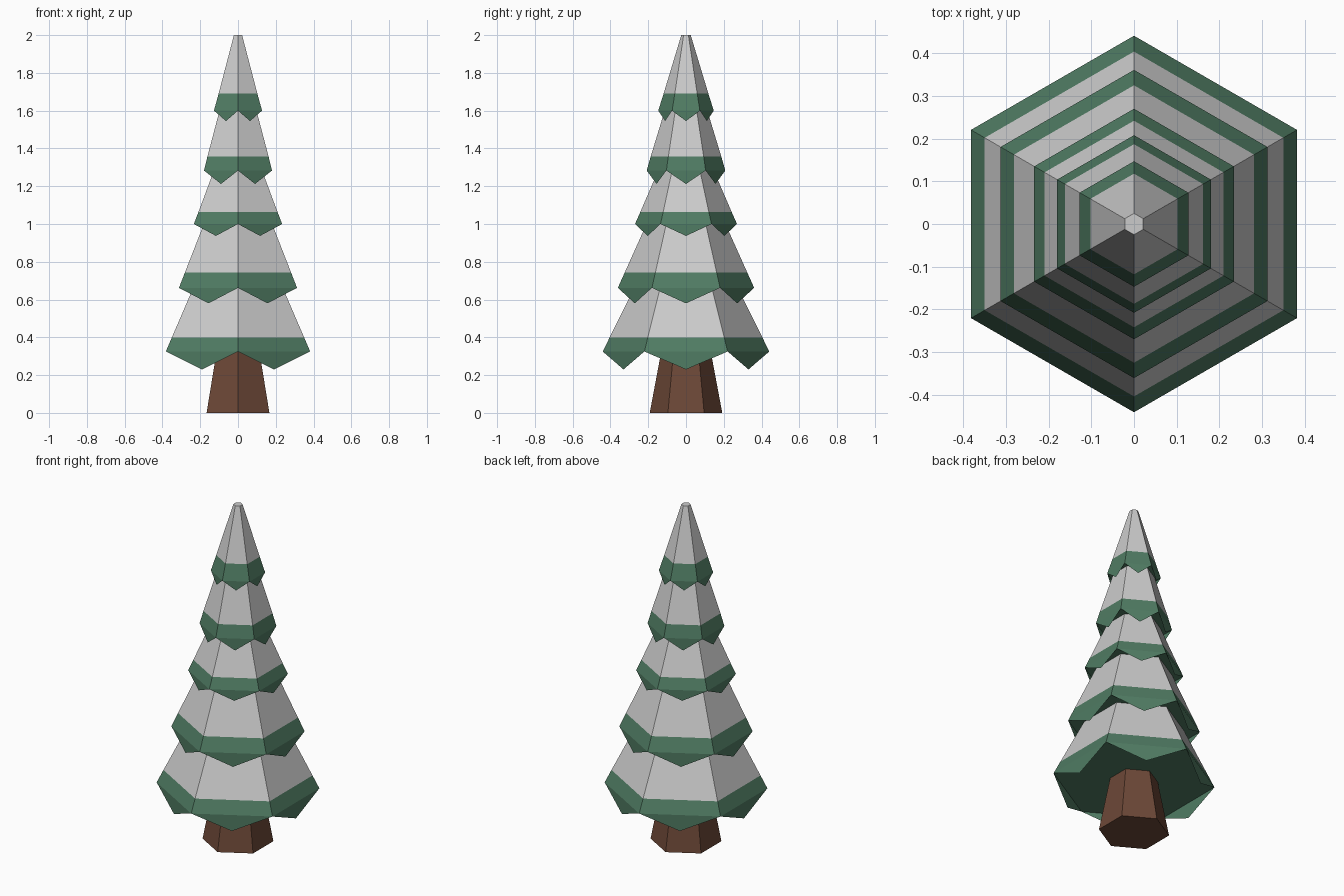
import bpy
import math

if "Cube" in bpy.data.objects:
    bpy.data.objects.remove(bpy.data.objects["Cube"])


def material(name, rgb):
    mat = bpy.data.materials.new(name)
    mat.diffuse_color = (*rgb, 1)
    mat.use_nodes = True
    mat.node_tree.nodes["Principled BSDF"].inputs["Base Color"].default_value = mat.diffuse_color
    return mat


GREEN = material("needle_green", (0.08, 0.20, 0.125))
BROWN = material("bark_brown", (0.15, 0.064, 0.038))


def ring(radius, z, offset=0.0):
    # hexagon with corners on the y axis
    angles = [math.radians(90 + 60 * i + offset) for i in range(6)]
    return [(radius * math.cos(a), radius * math.sin(a), z) for a in angles]


def make_object(name, verts, faces, mat=None):
    mesh = bpy.data.meshes.new(name)
    mesh.from_pydata(verts, [], faces)
    if mat:
        mesh.materials.append(mat)
    obj = bpy.data.objects.new(name, mesh)
    bpy.context.collection.objects.link(obj)
    return obj


SIDES = [(i, (i + 1) % 6, (i + 1) % 6 + 6, i + 6) for i in range(6)]
BOTTOM, TOP = tuple(range(5, -1, -1)), tuple(range(6, 12))

# trunk
make_object("trunk", ring(0.192, 0) + ring(0.13, 0.33), SIDES + [BOTTOM, TOP], BROWN)

# tiers: corner radius, corner z, tip z, snow radius, snow z, top radius, top z
TIERS = [
    (0.441, 0.325, 0.23, 0.404, 0.40, 0.265, 0.68),
    (0.361, 0.662, 0.58, 0.325, 0.742, 0.20, 1.02),
    (0.270, 1.00, 0.937, 0.242, 1.063, 0.14, 1.30),
    (0.208, 1.283, 1.212, 0.187, 1.357, 0.11, 1.61),
    (0.147, 1.60, 1.545, 0.118, 1.692, 0.025, 2.00),
]
for n, (r, z, tip_z, snow_r, snow_z, top_r, top_z) in enumerate(TIERS, 1):
    # green band with a hanging point below each side and a flat underside
    tips = ring(r * math.cos(math.pi / 6), tip_z, 30)
    points = [(i, i + 12, (i + 1) % 6) for i in range(6)]
    make_object(f"branch_band_{n}", ring(r, z) + ring(snow_r, snow_z) + tips,
                SIDES + points + [BOTTOM], GREEN)
    # snow cover above the band
    make_object(f"snow_{n}", ring(snow_r, snow_z) + ring(top_r, top_z), SIDES + [TOP])
